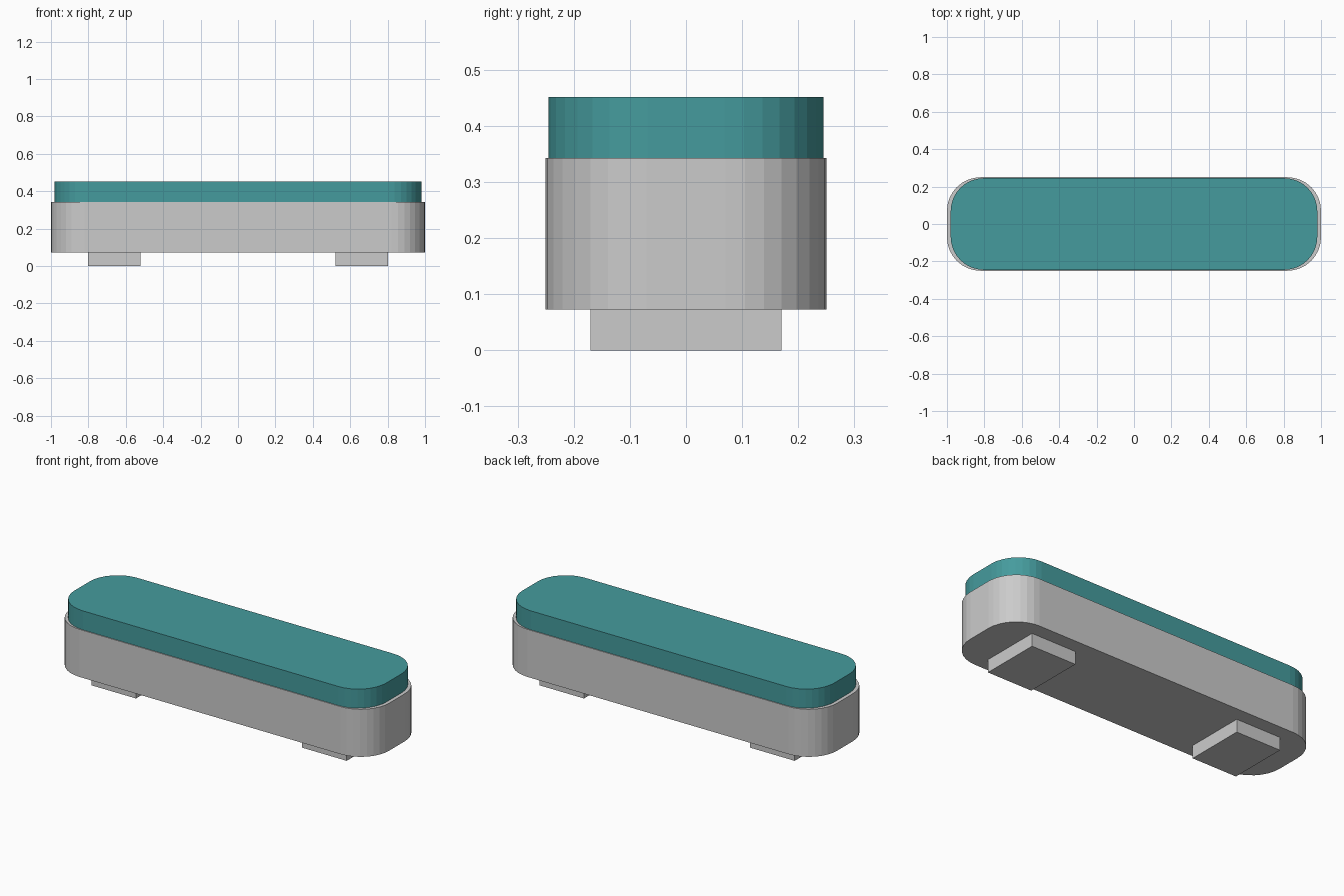
import bpy, bmesh, math

if "Cube" in bpy.data.objects:
    bpy.data.objects.remove(bpy.data.objects["Cube"])


def rounded_slab(name, half_x, half_y, radius, z0, z1, scale=1.0, segments=8):
    """Vertical prism with a rounded-rectangle outline."""
    bm = bmesh.new()
    ring = []
    corners = [(1, 1), (-1, 1), (-1, -1), (1, -1)]
    for i, (sx, sy) in enumerate(corners):
        cx, cy = sx * (half_x - radius), sy * (half_y - radius)
        for k in range(segments + 1):
            a = math.pi / 2 * (i + k / segments)
            x, y = cx + radius * math.cos(a), cy + radius * math.sin(a)
            ring.append(bm.verts.new((x * scale, y * scale, z0)))
    base = bm.faces.new(ring)
    top = bmesh.ops.extrude_face_region(bm, geom=[base], use_keep_orig=True)
    moved = [v for v in top["geom"] if isinstance(v, bmesh.types.BMVert)]
    bmesh.ops.translate(bm, verts=moved, vec=(0, 0, z1 - z0))
    bmesh.ops.recalc_face_normals(bm, faces=bm.faces)
    return add_object(name, bm)


def box(name, center, size):
    bm = bmesh.new()
    bmesh.ops.create_cube(bm, size=1)
    bmesh.ops.scale(bm, verts=bm.verts, vec=size)
    bmesh.ops.translate(bm, verts=bm.verts, vec=center)
    return add_object(name, bm)


def add_object(name, bm):
    mesh = bpy.data.meshes.new(name)
    bm.to_mesh(mesh)
    bm.free()
    obj = bpy.data.objects.new(name, mesh)
    bpy.context.collection.objects.link(obj)
    return obj


BASE_Z, SEAM_Z, TOP_Z = 0.073, 0.343, 0.451

# Main bench body
rounded_slab("bench_body", 1.0, 0.25, 0.18, BASE_Z, SEAM_Z)

# Cushion, slightly inset from the body
cushion = rounded_slab("cushion", 1.0, 0.25, 0.18, SEAM_Z, TOP_Z, scale=0.98)
teal = bpy.data.materials.new("teal_fabric")
teal.diffuse_color = (0.06, 0.33, 0.34, 1)
teal.use_nodes = True
teal.node_tree.nodes["Principled BSDF"].inputs["Base Color"].default_value = teal.diffuse_color
cushion.data.materials.append(teal)

# Two block feet
for side, sx in (("left", -1), ("right", 1)):
    box(f"{side}_foot", (sx * 0.662, 0, BASE_Z / 2), (0.28, 0.34, BASE_Z))
